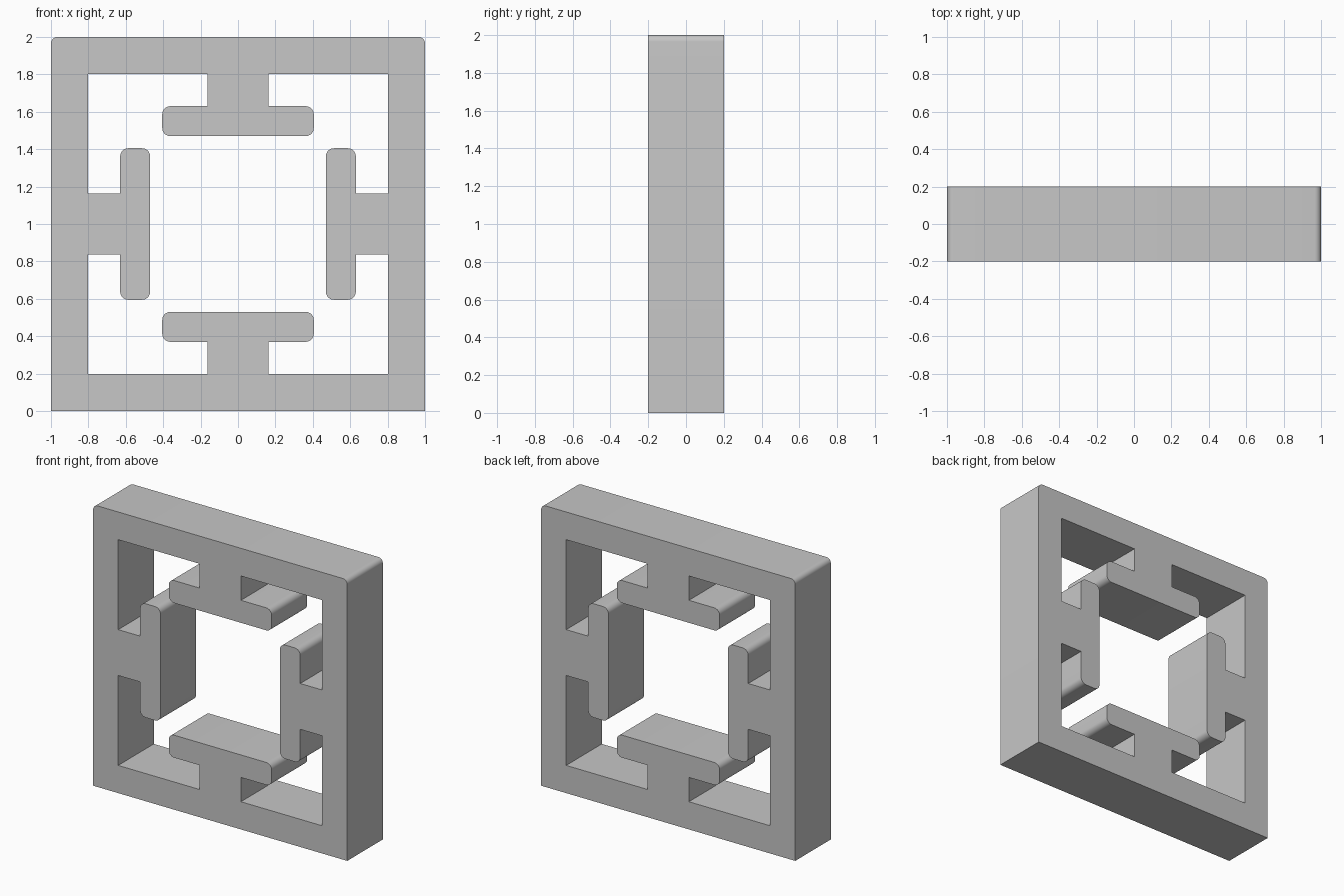
import bpy
import bmesh
from math import cos, sin, pi
from mathutils import Matrix, Vector

old = bpy.data.objects.get("Cube")
if old:
    bpy.data.objects.remove(old)

DEPTH = 0.4
HALF, INNER = 1.0, 0.803           # outer and inner half width of the frame
STEM, BAR = 0.163, 0.405           # half widths of each T-shaped arm
BAR_OUT, BAR_IN = 0.63, 0.47       # distances of the crossbar from the centre
RADIUS = 0.043


def rounded(points, steps=8):
    """Turn (x, z, radius) corners into an outline with filleted corners."""
    result = []
    for i, (x, z, r) in enumerate(points):
        here = Vector((x, z))
        if r == 0:
            result.append(here)
            continue
        before = (Vector(points[i - 1][:2]) - here).normalized() * r
        after = (Vector(points[(i + 1) % len(points)][:2]) - here).normalized() * r
        for k in range(steps + 1):
            t = k / steps * pi / 2
            result.append(here + before * (1 - sin(t)) + after * (1 - cos(t)))
    return result


# Outer outline: square feet, softened top corners
outer = rounded([(-HALF, -HALF, 0), (HALF, -HALF, 0),
                 (HALF, HALF, 0.035), (-HALF, HALF, 0.035)])

# Opening: one side with its T-shaped arm, repeated by quarter turns
side = [(INNER, INNER, 0), (STEM, INNER, 0), (STEM, BAR_OUT, 0),
        (BAR, BAR_OUT, RADIUS), (BAR, BAR_IN, RADIUS),
        (-BAR, BAR_IN, RADIUS), (-BAR, BAR_OUT, RADIUS),
        (-STEM, BAR_OUT, 0), (-STEM, INNER, 0)]
opening = []
for turn in range(4):
    spin = Matrix.Rotation(turn * pi / 2, 2)
    for x, z, r in side:
        opening.append((*(spin @ Vector((x, z))), r))
inner = rounded(opening)

# Fill between the outlines and extrude through the depth
bm = bmesh.new()
edges = []
for outline in (outer, inner):
    verts = [bm.verts.new((p.x, -DEPTH / 2, p.y + HALF)) for p in outline]
    edges += [bm.edges.new((verts[i - 1], verts[i])) for i in range(len(verts))]
bmesh.ops.triangle_fill(bm, edges=edges, use_beauty=True, normal=(0, -1, 0))
solid = bmesh.ops.extrude_face_region(bm, geom=bm.faces[:], use_keep_orig=True)
moved = [g for g in solid["geom"] if isinstance(g, bmesh.types.BMVert)]
bmesh.ops.translate(bm, verts=moved, vec=(0, DEPTH, 0))
bmesh.ops.recalc_face_normals(bm, faces=bm.faces[:])

mesh = bpy.data.meshes.new("frame_with_arms")
bm.to_mesh(mesh)
bm.free()
frame = bpy.data.objects.new("frame_with_arms", mesh)
bpy.context.collection.objects.link(frame)

# Plain grey material
grey = bpy.data.materials.new("plain_grey")
grey.use_nodes = True
color = (0.57, 0.57, 0.57, 1)
grey.diffuse_color = color
grey.node_tree.nodes["Principled BSDF"].inputs["Base Color"].default_value = color
mesh.materials.append(grey)

# Smooth fillets, crisp edges
bpy.ops.object.select_all(action="DESELECT")
frame.select_set(True)
bpy.context.view_layer.objects.active = frame
bpy.ops.object.shade_smooth_by_angle(angle=pi / 6)
